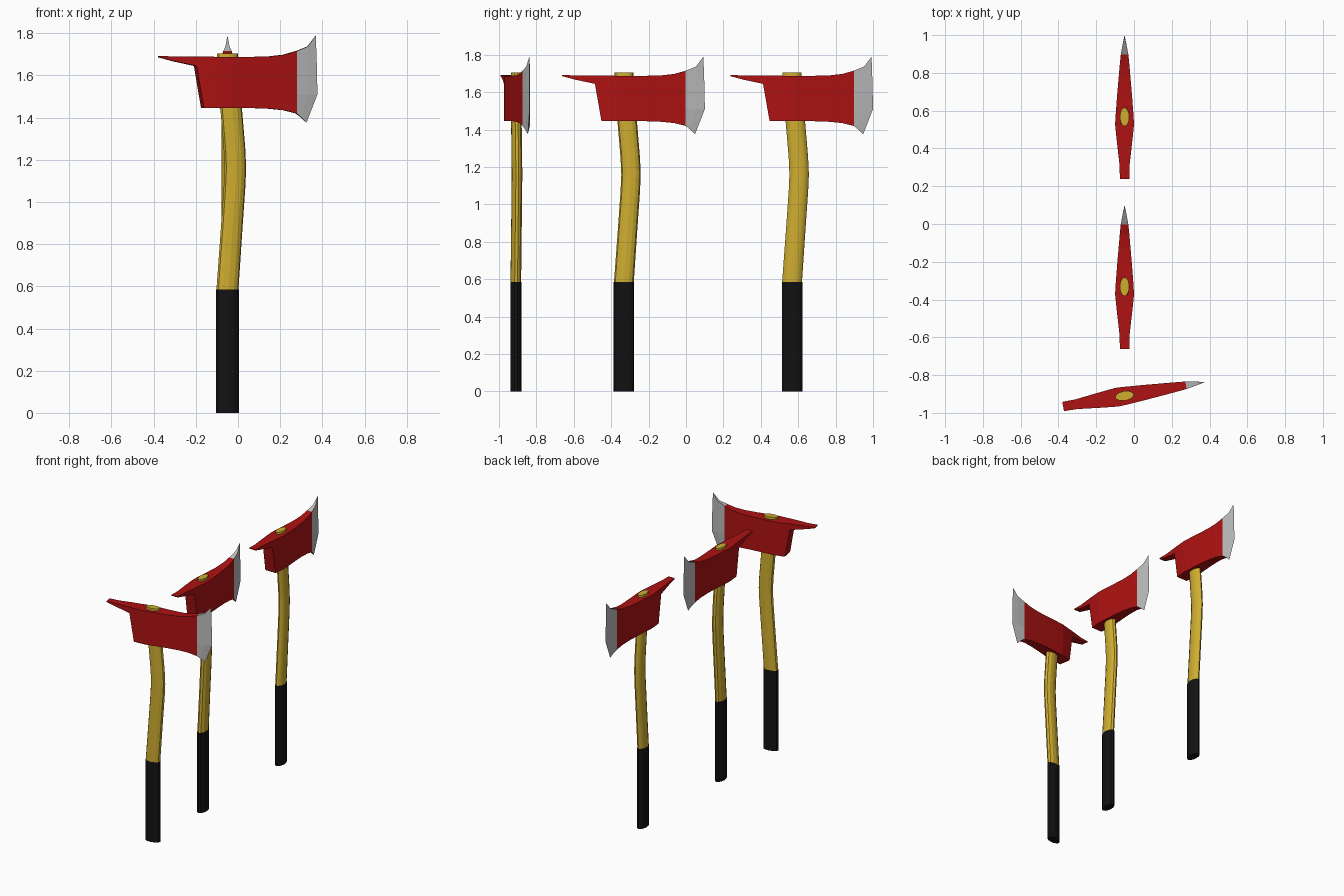
import bpy, math
from mathutils import Matrix, Vector

if "Cube" in bpy.data.objects:
    bpy.data.objects.remove(bpy.data.objects["Cube"])


def material(name, rgb):
    m = bpy.data.materials.new(name)
    m.diffuse_color = (*rgb, 1)
    m.use_nodes = True
    m.node_tree.nodes["Principled BSDF"].inputs["Base Color"].default_value = m.diffuse_color
    return m


RED = material("red_paint", (0.42, 0.006, 0.006))
YELLOW = material("yellow_handle", (0.62, 0.42, 0.03))
BLACK = material("black_grip", (0.006, 0.006, 0.006))
STEEL = material("bare_steel", (0.5, 0.5, 0.5))


def make(name, verts, faces, mat, place, smooth):
    me = bpy.data.meshes.new(name)
    me.from_pydata(verts, [], faces)
    me.materials.append(mat)
    ob = bpy.data.objects.new(name, me)
    bpy.context.collection.objects.link(ob)
    ob.matrix_world = place
    bpy.ops.object.select_all(action='DESELECT')
    ob.select_set(True)
    bpy.context.view_layer.objects.active = ob
    bpy.ops.object.mode_set(mode='EDIT')
    bpy.ops.mesh.select_all(action='SELECT')
    bpy.ops.mesh.remove_doubles(threshold=0.0001)
    bpy.ops.mesh.normals_make_consistent(inside=False)
    bpy.ops.object.mode_set(mode='OBJECT')
    if smooth:
        bpy.ops.object.shade_smooth_by_angle(angle=math.radians(40))


def loft(rings):
    """Skin a list of equal closed rings and cap both ends."""
    n = len(rings[0])
    verts = [v for r in rings for v in r]
    faces = [(k * n + i, k * n + (i + 1) % n, (k + 1) * n + (i + 1) % n, (k + 1) * n + i)
             for k in range(len(rings) - 1) for i in range(n)]
    last = (len(rings) - 1) * n
    return verts, faces + [tuple(range(n)), tuple(range(last, last + n))]


def oval(u, z, ru, rv, n=12):
    return [(u + ru * math.cos(2 * math.pi * i / n), rv * math.sin(2 * math.pi * i / n), z)
            for i in range(n)]


# Head stations along the blade direction: position, top, bottom, half thickness
HEAD = [(-0.33, 1.692, 1.686, .025), (-0.26, 1.69, 1.667, .026), (-0.155, 1.69, 1.645, .038),
        (-0.12, 1.689, 1.445, .042), (-0.04, 1.688, 1.445, .05), (0.0, 1.688, 1.445, .048),
        (0.12, 1.688, 1.445, .039), (0.2, 1.69, 1.442, .032), (0.27, 1.698, 1.435, .026),
        (0.33, 1.715, 1.42, .02)]
# Handle stations: height, centre offset, long radius, short radius
HANDLE = [(0.585, 0, .053, .028), (0.87, .020, .052, .028), (1.07, .034, .052, .028),
          (1.16, .038, .052, .028), (1.25, .034, .052, .028), (1.44, .018, .052, .028),
          (1.60, .002, .052, .027), (1.705, 0, .05, .025)]
# Cutting edge rows: base height, then mid (u, z, half thickness), then edge (u, z)
EDGE = [(1.715, (.385, 1.737, .010), (.425, 1.79)),
        (1.62, (.385, 1.64, .010), (.43, 1.65)),
        (1.51, (.385, 1.51, .010), (.433, 1.51)),
        (1.42, (.355, 1.40, .010), (.38, 1.375))]


def axe(tag, x, y, angle, smooth):
    place = Matrix.Translation((x, y, 0)) @ Matrix.Rotation(math.radians(angle), 4, 'Z')
    # rubber grip
    make(tag + "_grip", *loft([oval(0, z, .055, .029) for z in (0, .585)]), BLACK, place, smooth)
    # curved wooden handle
    make(tag + "_handle", *loft([oval(u, z, a, b) for z, u, a, b in HANDLE]), YELLOW, place, smooth)
    # painted head with pick
    make(tag + "_head", *loft([[(u, -h, b), (u, h, b), (u, h, t), (u, -h, t)]
                               for u, t, b, h in HEAD]), RED, place, smooth)
    # steel cutting edge, wedge cross-section in each row
    rows = [[(.33, -.02, z), (m[0], -m[2], m[1]), (e[0], 0, e[1]), (m[0], m[2], m[1]), (.33, .02, z)]
            for z, m, e in EDGE]
    make(tag + "_blade", *loft(rows), STEEL, place, smooth)


axe("rear_axe", -0.05, 0.567, 90, True)
axe("middle_axe", -0.05, -0.332, 90, False)
axe("front_axe", -0.05, -0.91, 9.8, False)
